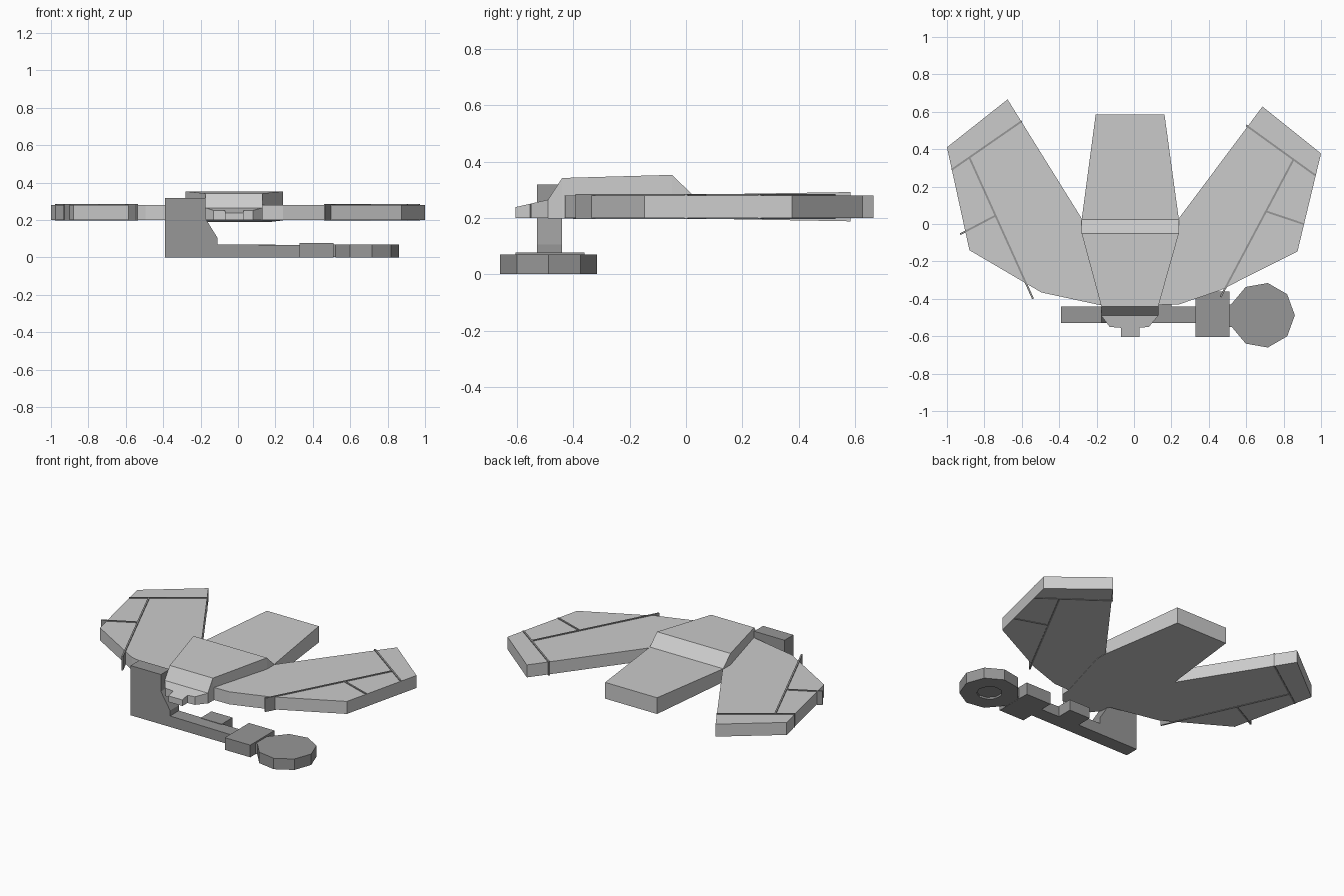
import bpy, bmesh, math

if "Cube" in bpy.data.objects:
    bpy.data.objects.remove(bpy.data.objects["Cube"])


def material(name, v):
    m = bpy.data.materials.new(name)
    m.diffuse_color = (v, v, v, 1)
    m.use_nodes = True
    m.node_tree.nodes["Principled BSDF"].inputs["Base Color"].default_value = m.diffuse_color
    return m


LIGHT = material("light grey", 0.6)
DARK = material("mid grey", 0.31)


def finish(name, bm, mat):
    bmesh.ops.recalc_face_normals(bm, faces=bm.faces)
    me = bpy.data.meshes.new(name)
    bm.to_mesh(me)
    bm.free()
    me.materials.append(mat)
    ob = bpy.data.objects.new(name, me)
    bpy.context.collection.objects.link(ob)
    return ob


def prism(name, pts, z0, z1, mat, top=None):
    """Outline in plan, raised from z0 to z1 (or to a height rule on y)."""
    bm = bmesh.new()
    low = [bm.verts.new((x, y, z0)) for x, y in pts]
    high = [bm.verts.new((x, y, top(y) if top else z1)) for x, y in pts]
    bm.faces.new(low)
    bm.faces.new(high)
    n = len(pts)
    for i in range(n):
        j = (i + 1) % n
        bm.faces.new((low[i], low[j], high[j], high[i]))
    return finish(name, bm, mat)


def box(name, x0, x1, y0, y1, z0, z1, mat):
    return prism(name, [(x0, y0), (x1, y0), (x1, y1), (x0, y1)], z0, z1, mat)


def fin(name, a, b, mat, t=0.005):
    """Thin upright panel line from a to b, cutting through the wing."""
    dx, dy = b[0] - a[0], b[1] - a[1]
    d = math.hypot(dx, dy)
    nx, ny = -dy / d * t, dx / d * t
    pts = [(a[0] + nx, a[1] + ny), (b[0] + nx, b[1] + ny),
           (b[0] - nx, b[1] - ny), (a[0] - nx, a[1] - ny)]
    return prism(name, pts, 0.197, 0.285, mat)


# wings
prism("left_wing", [(-0.676, 0.666), (-1.0, 0.41), (-0.88, -0.14), (-0.495, -0.366),
                    (-0.175, -0.435), (-0.02, -0.435), (-0.02, 0.03), (-0.28, 0.03)],
      0.2, 0.28, LIGHT)
prism("right_wing", [(0.687, 0.628), (1.0, 0.377), (0.874, -0.147), (0.46, -0.355),
                     (0.24, -0.43), (-0.02, -0.435), (-0.02, 0.03), (0.24, 0.03)],
      0.2, 0.28, LIGHT)

# wing panel lines
for i, (a, b) in enumerate([
        ((-0.60, 0.55), (-0.975, 0.29)), ((-0.88, 0.355), (-0.54, -0.40)),
        ((-0.74, 0.045), (-0.93, -0.055)), ((0.60, 0.527), (0.97, 0.26)),
        ((0.853, 0.345), (0.463, -0.39)), ((0.708, 0.067), (0.906, 0.0))]):
    fin("wing_panel_line_%d" % (i + 1), a, b, DARK)

# central hull: stations of y, left x, right x, bottom z, top z
bm = bmesh.new()
prev = None
stations = [(0.585, -0.205, 0.163, 0.188, 0.292), (0.023, -0.28, 0.24, 0.198, 0.283),
            (-0.05, -0.28, 0.24, 0.198, 0.353), (-0.44, -0.175, 0.13, 0.198, 0.342),
            (-0.49, -0.175, 0.13, 0.198, 0.265)]
for y, xl, xr, zb, zt in stations:
    ring = [bm.verts.new(c) for c in ((xl, y, zb), (xr, y, zb), (xr, y, zt), (xl, y, zt))]
    if prev:
        for i in range(4):
            j = (i + 1) % 4
            bm.faces.new((prev[i], prev[j], ring[j], ring[i]))
    else:
        bm.faces.new(ring)
    prev = ring
bm.faces.new(prev)
finish("hull", bm, LIGHT)

# stepped nose, sloping down to the front
prism("nose", [(-0.175, -0.49), (-0.13, -0.55), (-0.07, -0.555), (-0.07, -0.605),
               (0.03, -0.605), (0.03, -0.555), (0.08, -0.55), (0.13, -0.49)],
      0.2, 0, LIGHT, top=lambda y: 0.265 + (y + 0.49) * 0.23)

# stand: upright with a sloped brace, drawn as a side profile
bm = bmesh.new()
profile = [(-0.39, 0), (0.34, 0), (0.34, 0.065), (-0.11, 0.07), (-0.11, 0.105),
           (-0.175, 0.21), (-0.175, 0.318), (-0.39, 0.318)]
f = bm.faces.new([bm.verts.new((x, -0.53, z)) for x, z in profile])
ext = bmesh.ops.extrude_face_region(bm, geom=[f])
for v in ext["geom"]:
    if isinstance(v, bmesh.types.BMVert):
        v.co.y = -0.44
finish("stand_upright_and_arm", bm, DARK)

# blocks along the arm
box("arm_side_block", 0.05, 0.2, -0.45, -0.34, 0, 0.07, DARK)
box("arm_end_block", 0.33, 0.51, -0.605, -0.36, 0, 0.078, DARK)
box("arm_neck", 0.5, 0.6, -0.55, -0.43, 0.001, 0.068, DARK)

# nine-sided disc foot with a round recess underneath
foot = prism("disc_foot", [(0.685 + 0.175 * math.cos(math.radians(40 * i)),
                            -0.488 + 0.175 * math.sin(math.radians(40 * i)))
                           for i in range(9)], 0, 0.07, DARK)
bm = bmesh.new()
bm.from_mesh(foot.data)
bottom = min(bm.faces, key=lambda f: f.calc_center_median().z)
bmesh.ops.inset_region(bm, faces=[bottom], thickness=0.1)
inner = bmesh.ops.extrude_face_region(bm, geom=[bottom])
bmesh.ops.delete(bm, geom=[bottom], context='FACES_ONLY')
for v in inner["geom"]:
    if isinstance(v, bmesh.types.BMVert):
        v.co.z += 0.012
bm.to_mesh(foot.data)
bm.free()
